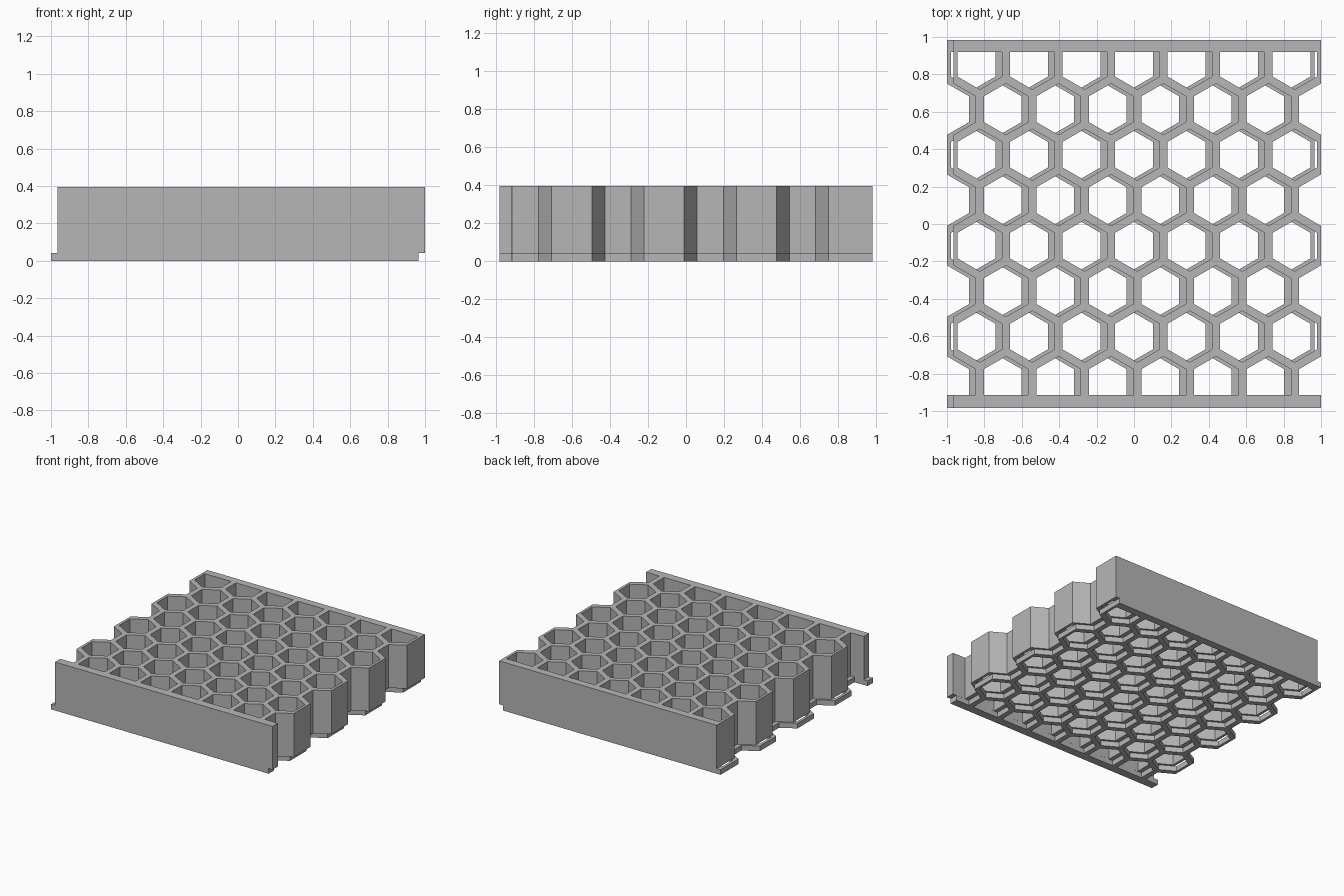
import bpy
import math

cube = bpy.data.objects.get("Cube")
if cube:
    bpy.data.objects.remove(cube, do_unlink=True)

SIZE = 1.965                      # side of the square panel
PITCH = SIZE / 7                  # spacing of cells along a row
ROW = PITCH * math.sqrt(3) / 2    # spacing of rows
WALL = 0.043
RADIUS = (PITCH - WALL) / math.sqrt(3)
BAR_FRONT, BAR_BACK = -0.915, 0.92   # inner edges of the two solid bars
Y_OFFSET = 0.006

grey = bpy.data.materials.new("plain grey")
grey.use_nodes = True
colour = (0.47, 0.47, 0.47, 1)
grey.diffuse_color = colour
grey.node_tree.nodes["Principled BSDF"].inputs["Base Color"].default_value = colour


def make_object(name, verts, faces):
    mesh = bpy.data.meshes.new(name)
    mesh.from_pydata(verts, [], faces)
    mesh.materials.append(grey)
    obj = bpy.data.objects.new(name, mesh)
    bpy.context.collection.objects.link(obj)
    return obj


def prisms(name, outlines, z0, z1):
    """Upright prisms from counter-clockwise outlines."""
    verts, faces = [], []
    for outline in outlines:
        b, n = len(verts), len(outline)
        verts += [(x, y, z) for z in (z0, z1) for x, y in outline]
        faces.append([b + i for i in reversed(range(n))])
        faces.append([b + n + i for i in range(n)])
        for i in range(n):
            j = (i + 1) % n
            faces.append([b + i, b + j, b + n + j, b + n + i])
    return make_object(name, verts, faces)


def cell(cx, cy):
    """Pointed-top hexagon, trimmed by the solid bars."""
    points = []
    for i in range(6):
        a = math.radians(30 + 60 * i)
        y = cy + RADIUS * math.sin(a)
        points.append((cx + RADIUS * math.cos(a), min(BAR_BACK, max(BAR_FRONT, y))))
    return points


def honeycomb(name, shift, z0, z1):
    """Square slab with alternating rows of hexagonal holes."""
    h = SIZE / 2
    slab = prisms(name, [[(shift - h, -h), (shift + h, -h), (shift + h, h), (shift - h, h)]], z0, z1)
    cells = []
    for row in range(8):
        cy = (row - 3.5) * ROW + Y_OFFSET
        # even rows start and end with open half cells
        count = 8 if row % 2 == 0 else 7
        for k in range(count):
            cells.append(cell(shift + (k - (count - 1) / 2) * PITCH, cy))
    cutter = prisms("hole_cutter", cells, z0 - 0.1, z1 + 0.1)
    cutter.hide_render = True
    cut = slab.modifiers.new("holes", 'BOOLEAN')
    cut.operation = 'DIFFERENCE'
    cut.solver = 'EXACT'
    cut.object = cutter
    bpy.context.view_layer.objects.active = slab
    bpy.ops.object.modifier_apply(modifier=cut.name)
    bpy.data.objects.remove(cutter, do_unlink=True)


# Thin base layer sits slightly to one side of the tall layer
OFFSET = 1 - SIZE / 2
honeycomb("base_grid", -OFFSET, 0, 0.042)
honeycomb("tall_grid", OFFSET, 0.042, 0.396)
